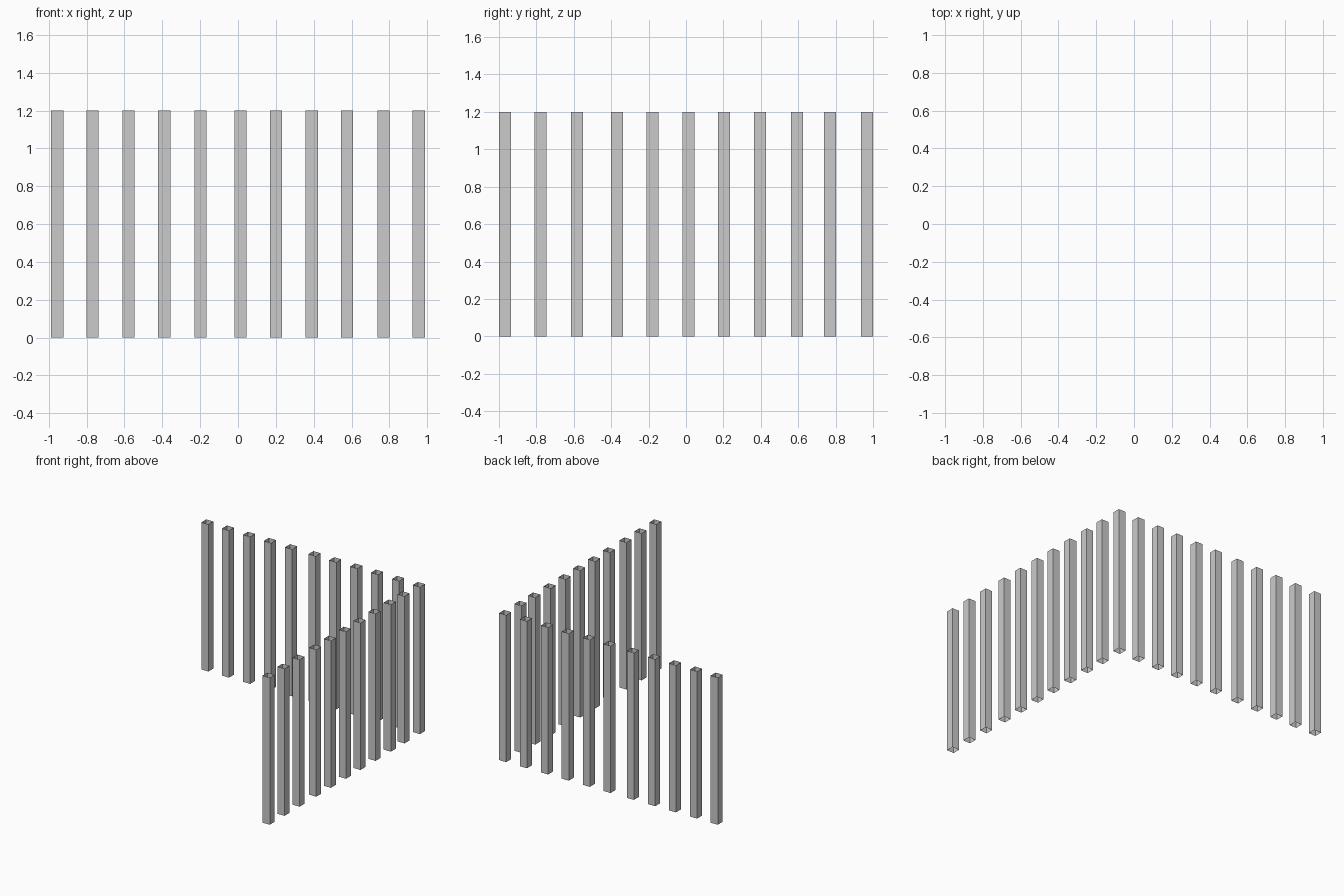
import bpy, bmesh

if "Cube" in bpy.data.objects:
    bpy.data.objects.remove(bpy.data.objects["Cube"])

W, H = 0.064, 1.2        # post width and height
CX, CY = 0.955, 0.968    # corner post centre

# slightly uneven spacing along each row, corner post shared
ROW_X = [-0.955, -0.768, -0.578, -0.39, -0.198, 0.013, 0.2, 0.39, 0.577, 0.768]
ROW_Y = [-0.968, -0.778, -0.583, -0.369, -0.18, 0.014, 0.202, 0.396, 0.593, 0.77]


def post(name, x, y):
    """Square post: four walls, open at top and bottom."""
    bm = bmesh.new()
    bmesh.ops.create_cube(bm, size=1)
    bm.normal_update()
    caps = [f for f in bm.faces if abs(f.normal.z) > 0.5]
    bmesh.ops.delete(bm, geom=caps, context='FACES_ONLY')
    bmesh.ops.scale(bm, vec=(W, W, H), verts=bm.verts)
    bmesh.ops.translate(bm, vec=(0, 0, H / 2), verts=bm.verts)
    mesh = bpy.data.meshes.new(name)
    bm.to_mesh(mesh)
    bm.free()
    ob = bpy.data.objects.new(name, mesh)
    ob.location = (x, y, 0)
    bpy.context.collection.objects.link(ob)


# back row
for i, x in enumerate(ROW_X):
    post(f"back_post_{i + 1}", x, CY)

# right row
for i, y in enumerate(ROW_Y):
    post(f"right_post_{i + 1}", CX, y)

# shared corner
post("corner_post", CX, CY)
